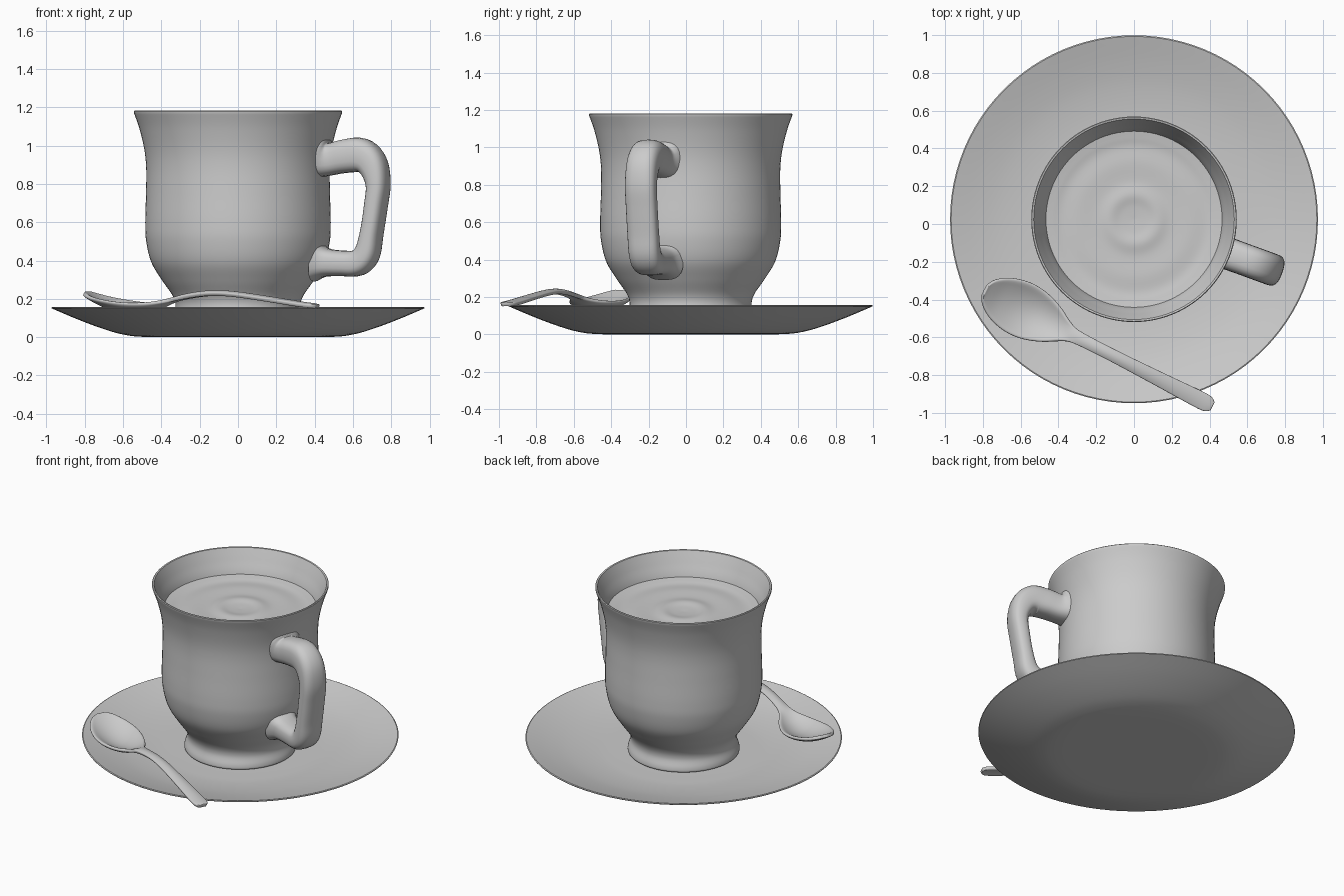
import bpy, bmesh, math
from mathutils import Vector

if "Cube" in bpy.data.objects:
    bpy.data.objects.remove(bpy.data.objects["Cube"])

CY = 0.025      # shared axis of cup and saucer


def spline(pts, n=6):
    """Catmull-Rom curve through control tuples of any length."""
    p = [Vector(q) for q in pts]
    out = []
    for i in range(len(p) - 1):
        a, b, c, d = p[max(i - 1, 0)], p[i], p[i + 1], p[min(i + 2, len(p) - 1)]
        for k in range(n):
            t = k / n
            out.append(0.5 * (2 * b + (c - a) * t + (2 * a - 5 * b + 4 * c - d) * t * t
                              + (3 * b - a - 3 * c + d) * t ** 3))
    return out + [p[-1]]


def skin(name, rows, wrap=True, caps=False, angle=40):
    """Bridge rows of points into one smooth object."""
    bm = bmesh.new()
    vs = [[bm.verts.new(q) for q in r] for r in rows]
    n = len(rows[0])
    for r0, r1 in zip(vs, vs[1:]):
        for j in range(n if wrap else n - 1):
            k = (j + 1) % n
            bm.faces.new((r0[j], r0[k], r1[k], r1[j]))
    if caps:
        bm.faces.new(vs[0])
        bm.faces.new(vs[-1])
    bmesh.ops.remove_doubles(bm, verts=bm.verts, dist=1e-5)
    bmesh.ops.recalc_face_normals(bm, faces=bm.faces)
    me = bpy.data.meshes.new(name)
    bm.to_mesh(me)
    bm.free()
    ob = bpy.data.objects.new(name, me)
    bpy.context.collection.objects.link(ob)
    bpy.ops.object.select_all(action='DESELECT')
    ob.select_set(True)
    bpy.context.view_layer.objects.active = ob
    bpy.ops.object.shade_smooth_by_angle(angle=math.radians(angle))
    return ob


def lathe(name, profile, seg=96):
    ang = [2 * math.pi * i / seg for i in range(seg)]
    return skin(name, [[(r * math.cos(a), CY + r * math.sin(a), z) for a in ang]
                       for r, z in profile])


# Saucer: underside, thin rim, shallow dished top
under = spline([(0, 0), (0.3, 0), (0.5, 0.002), (0.6, 0.014), (0.7, 0.042), (0.83, 0.09), (0.972, 0.15)])
dish = spline([(0.968, 0.158), (0.83, 0.12), (0.7, 0.092), (0.55, 0.074), (0.4, 0.07), (0, 0.07)])
lathe("saucer", under + [(0.974, 0.155)] + dish)

# Cup: flared foot, round belly, flaring lip, hollow inside
outer = spline([(0.325, 0.072), (0.343, 0.08), (0.342, 0.105), (0.326, 0.16), (0.34, 0.215), (0.395, 0.295),
                (0.452, 0.39), (0.479, 0.5), (0.484, 0.6), (0.48, 0.75), (0.479, 0.88),
                (0.489, 0.98), (0.515, 1.09), (0.543, 1.17)])
inner = spline([(0.531, 1.18), (0.5, 1.11), (0.464, 1.02), (0.447, 0.9), (0.447, 0.6),
                (0.41, 0.4), (0.3, 0.25), (0, 0.2)])
lathe("cup", [(0, 0.072)] + outer + [(0.544, 1.178), (0.54, 1.182)] + inner)

# Drink: gently rippled surface
lathe("drink", spline([(0, 1.01), (0.07, 1.014), (0.13, 1.022), (0.2, 1.014), (0.3, 1.018),
                       (0.38, 1.015), (0.43, 1.022), (0.468, 1.028)]))

# Cup handle: rounded-rectangle section swept in a vertical plane (r, z, half width, half thickness)
path = spline([(0.462, 0.935, 0.115, 0.11), (0.51, 0.928, 0.088, 0.085), (0.6, 0.945, 0.085, 0.088),
               (0.685, 0.948, 0.085, 0.09), (0.747, 0.9, 0.085, 0.076), (0.778, 0.8, 0.085, 0.057),
               (0.765, 0.68, 0.085, 0.053), (0.742, 0.54, 0.085, 0.053), (0.716, 0.435, 0.085, 0.062),
               (0.665, 0.388, 0.085, 0.068), (0.58, 0.385, 0.085, 0.067), (0.49, 0.39, 0.09, 0.075),
               (0.435, 0.395, 0.115, 0.105)], 5)
rad = Vector((math.cos(math.radians(-20)), math.sin(math.radians(-20)), 0))
side = Vector((-rad.y, rad.x, 0))
up = Vector((0, 0, 1))


def sup(v, e=0.72):
    return math.copysign(abs(v) ** e, v)


rings = []
for i, p in enumerate(path):
    q0, q1 = path[max(i - 1, 0)], path[min(i + 1, len(path) - 1)]
    tan = Vector((q1[0] - q0[0], q1[1] - q0[1])).normalized()
    nrm = rad * -tan.y + up * tan.x
    c = Vector((0, CY, 0)) + rad * p[0] + up * p[1]
    rings.append([c + side * p[2] * sup(math.cos(a)) + nrm * p[3] * sup(math.sin(a))
                  for a in (2 * math.pi * k / 24 for k in range(24))])
skin("cup_handle", rings, caps=True, angle=60)

# Spoon: stations along its axis (distance, half width, edge height, dish depth)
stations = spline([(-0.545, 0.025, 0.232, 0), (-0.52, 0.075, 0.222, 0.008), (-0.45, 0.122, 0.204, 0.03),
                   (-0.35, 0.147, 0.188, 0.05), (-0.25, 0.14, 0.178, 0.052), (-0.15, 0.105, 0.178, 0.035),
                   (-0.07, 0.06, 0.188, 0.01), (0, 0.036, 0.2, -0.008), (0.15, 0.03, 0.22, -0.012),
                   (0.3, 0.032, 0.219, -0.012), (0.5, 0.038, 0.196, -0.01), (0.7, 0.045, 0.169, -0.008),
                   (0.78, 0.043, 0.161, -0.006), (0.808, 0.02, 0.159, -0.003)], 3)
axis = Vector((0.891, -0.454, 0))
across = Vector((0.454, 0.891, 0))
rows = []
for s, w, z, d in stations:
    rows.append([Vector((-0.305, -0.598, z - d * (1 - t * t))) + axis * s + across * w * t
                 for t in (k / 4 - 1 for k in range(9))])
spoon = skin("spoon", rows, wrap=False, angle=180)
sol = spoon.modifiers.new("thickness", 'SOLIDIFY')
sol.thickness = 0.022
sol.offset = 0
sub = spoon.modifiers.new("smooth", 'SUBSURF')
sub.levels = sub.render_levels = 2
